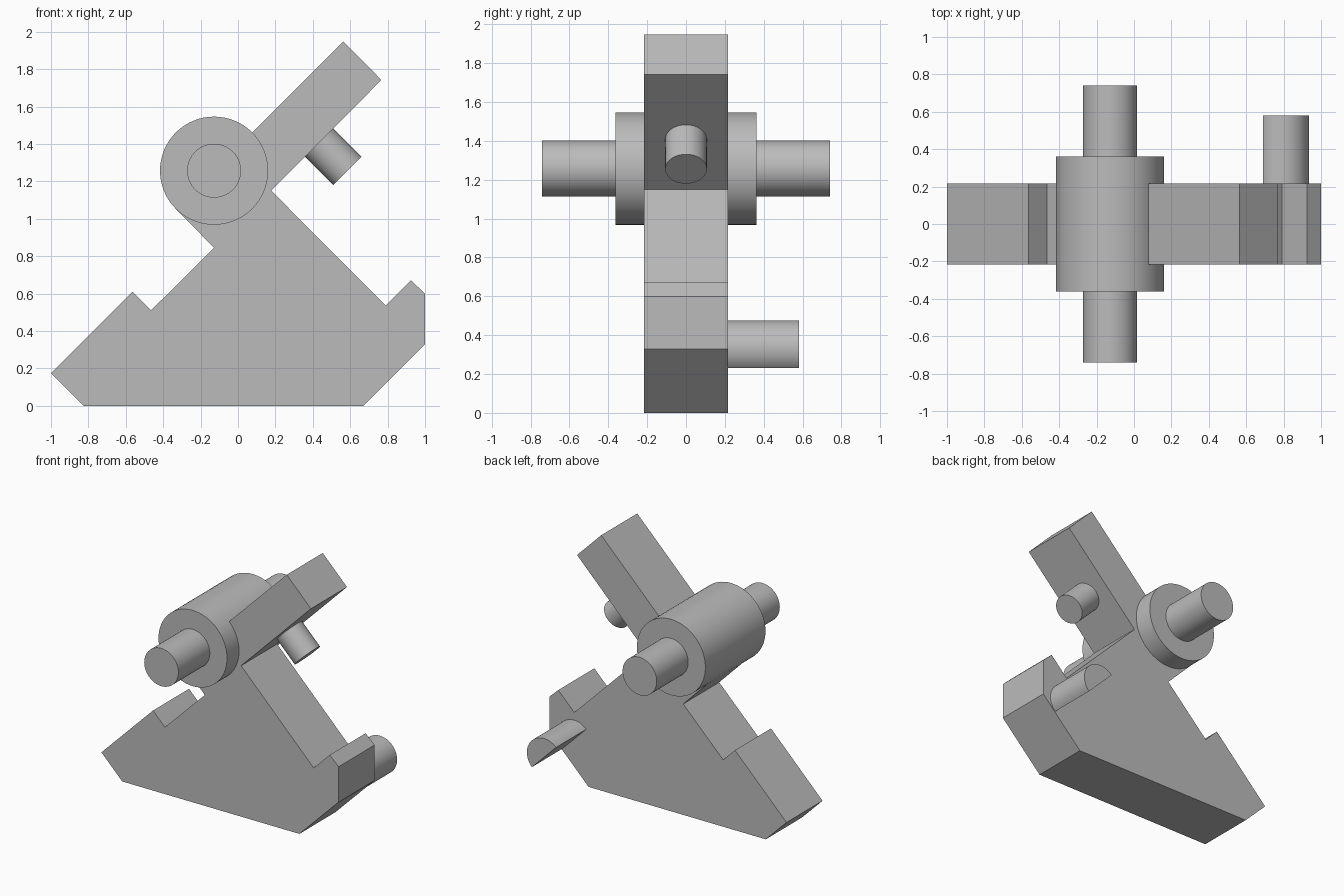
import bpy, bmesh, math
from mathutils import Vector

if "Cube" in bpy.data.objects:
    bpy.data.objects.remove(bpy.data.objects["Cube"])

# One plain grey for every part
grey = bpy.data.materials.new("plain grey")
grey.diffuse_color = (0.5, 0.5, 0.5, 1)
grey.use_nodes = True
grey.node_tree.nodes["Principled BSDF"].inputs["Base Color"].default_value = grey.diffuse_color


def prism(name, profile, start, depth, smooth=False):
    """Extrude a closed (x, z) profile along y from start by depth."""
    bm = bmesh.new()
    face = bm.faces.new([bm.verts.new((x, start, z)) for x, z in profile])
    top = bmesh.ops.extrude_face_region(bm, geom=[face])["geom"]
    bmesh.ops.translate(bm, vec=(0, depth, 0),
                        verts=[v for v in top if isinstance(v, bmesh.types.BMVert)])
    bmesh.ops.recalc_face_normals(bm, faces=bm.faces)
    return finish(name, bm, smooth)


def rod(name, a, b, radius):
    """Smooth cylinder between two points."""
    a, b = Vector(a), Vector(b)
    bm = bmesh.new()
    bmesh.ops.create_cone(bm, cap_ends=True, segments=64, radius1=radius,
                          radius2=radius, depth=(b - a).length)
    bmesh.ops.rotate(bm, verts=bm.verts,
                     matrix=(b - a).to_track_quat('Z', 'Y').to_matrix())
    bmesh.ops.translate(bm, verts=bm.verts, vec=(a + b) / 2)
    return finish(name, bm, True)


def finish(name, bm, smooth):
    mesh = bpy.data.meshes.new(name)
    bm.to_mesh(mesh)
    bm.free()
    mesh.materials.append(grey)
    obj = bpy.data.objects.new(name, mesh)
    bpy.context.collection.objects.link(obj)
    if smooth:
        bpy.ops.object.select_all(action='DESELECT')
        obj.select_set(True)
        bpy.context.view_layer.objects.active = obj
        bpy.ops.object.shade_smooth_by_angle(angle=math.radians(30))
    return obj


# Flat plate: wide foot, neck and slanted arm in one outline
prism("body_plate", [
    (-1, 0.175), (-0.825, 0), (0.67, 0), (1, 0.33), (1, 0.6), (0.925, 0.67),
    (0.79, 0.535), (0.178, 1.15), (0.767, 1.742), (0.563, 1.947),
    (0.075, 1.459), (-0.128, 1.258), (-0.333, 1.053), (-0.128, 0.845),
    (-0.465, 0.51), (-0.565, 0.61)], -0.217, 0.434)

# Drum and its through shaft
cx, cz = -0.128, 1.257
rod("drum", (cx, -0.362, cz), (cx, 0.362, cz), 0.289)
rod("shaft", (cx, -0.741, cz), (cx, 0.741, cz), 0.144)

# Short pin under the arm, square to its lower face
rod("arm_pin", (0.415, 0, 1.425), (0.585, 0, 1.255), 0.107)

# Half-round peg on the back, flat side facing down and inward
arc = [math.radians(-45 + 180 * i / 32) for i in range(33)]
prism("half_round_peg",
      [(0.791 + 0.144 * math.cos(t), 0.332 + 0.144 * math.sin(t)) for t in arc],
      0.2, 0.381, True)
